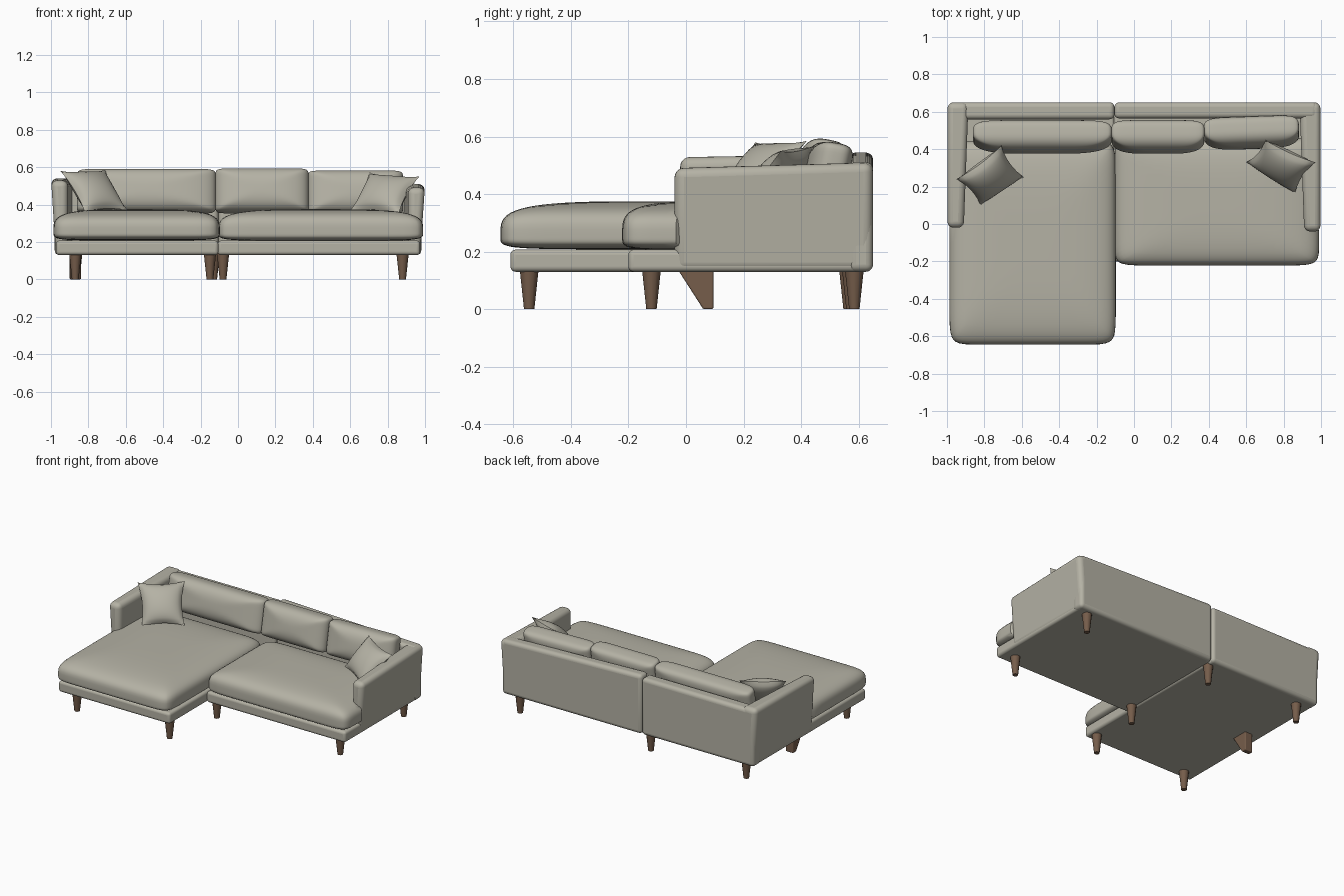
import bpy
import bmesh
from math import sin, pi, radians
from mathutils import Vector, Euler

cube = bpy.data.objects.get("Cube")
if cube:
    bpy.data.objects.remove(cube, do_unlink=True)


def make_material(name, rgb):
    mat = bpy.data.materials.new(name)
    mat.use_nodes = True
    mat.diffuse_color = (*rgb, 1)
    mat.node_tree.nodes["Principled BSDF"].inputs["Base Color"].default_value = (*rgb, 1)
    return mat


FABRIC = make_material("warm grey fabric", (0.46, 0.445, 0.375))
WOOD = make_material("brown wood", (0.18, 0.11, 0.07))
made = []


def finish(bm, name, mat):
    bmesh.ops.recalc_face_normals(bm, faces=bm.faces)
    mesh = bpy.data.meshes.new(name)
    bm.to_mesh(mesh)
    bm.free()
    obj = bpy.data.objects.new(name, mesh)
    bpy.context.collection.objects.link(obj)
    mesh.materials.append(mat)
    made.append(obj)
    return obj


def block(name, lo, hi, bevel, mat=FABRIC, shape=None):
    """Rounded box; shape(p) may move its corners first."""
    bm = bmesh.new()
    bmesh.ops.create_cube(bm, size=1)
    for v in bm.verts:
        p = Vector([hi[i] if v.co[i] > 0 else lo[i] for i in range(3)])
        v.co = shape(p) if shape else p
    obj = finish(bm, name, mat)
    mod = obj.modifiers.new("round edges", "BEVEL")
    mod.width, mod.segments = bevel, 5
    return obj


def cushion(name, center, half, up, down, power, tilt=0, turn=0, limit=None):
    """Stuffed cushion: boxy outline, domed by up above and down below."""
    bm = bmesh.new()
    bmesh.ops.create_cube(bm, size=2)
    bmesh.ops.subdivide_edges(bm, edges=bm.edges, cuts=19, use_grid_fill=True)
    rot = Euler((radians(tilt), 0, radians(turn))).to_matrix()
    for v in bm.verts:
        p = Vector([sin(c * pi / 2) for c in v.co])
        n = power if p.z > 0 else power * 1.6
        rim = (abs(p.x) ** 14 + abs(p.y) ** 14) ** (1 / 14)
        p /= (rim ** n + abs(p.z) ** n) ** (1 / n)
        p = Vector((p.x * half[0], p.y * half[1], p.z * (up if p.z > 0 else down)))
        p = rot @ p + Vector(center)
        v.co = limit(p) if limit else p
    return finish(bm, name, FABRIC)


def throw_pillow(name, corners, thick):
    """Knife-edged pillow spanned between four corners."""
    a, b, c, d = [Vector(p) for p in corners]
    normal = (b - a).cross(d - a).normalized()
    n = 16
    bm = bmesh.new()
    for side in (-1, 1):
        rows = []
        for j in range(n + 1):
            row = []
            for i in range(n + 1):
                u, v = 2 * i / n - 1, 2 * j / n - 1
                puff = ((1 - u * u) * (1 - v * v)) ** 0.6
                s = (u * (1 - 0.12 * (1 - v * v) * u * u) + 1) / 2
                t = (v * (1 - 0.12 * (1 - u * u) * v * v) + 1) / 2
                p = a.lerp(b, s).lerp(d.lerp(c, s), t)
                row.append(bm.verts.new(p + normal * side * thick * puff))
            rows.append(row)
        for j in range(n):
            for i in range(n):
                bm.faces.new((rows[j][i], rows[j][i + 1], rows[j + 1][i + 1], rows[j + 1][i]))
    bmesh.ops.remove_doubles(bm, verts=bm.verts, dist=0.0005)
    return finish(bm, name, FABRIC)


def leg(name, x, y):
    bm = bmesh.new()
    bmesh.ops.create_cone(bm, cap_ends=True, segments=12, radius1=0.018,
                          radius2=0.033, depth=0.14)
    bmesh.ops.translate(bm, verts=bm.verts, vec=(x, y, 0.07))
    return finish(bm, name, WOOD)


# Plinths under the two halves
block("chaise_base", (-0.973, -0.61, 0.13), (-0.105, 0.63, 0.207), 0.018)
block("sofa_base", (-0.108, -0.2, 0.13), (0.973, 0.63, 0.207), 0.018)


# Backrest, the sofa half sloping down towards its arm
def sofa_back_slope(p):
    if p.z > 0.4:
        p.z += 0.035 if p.x < 0 else 0
    return p


block("chaise_back", (-0.98, 0.56, 0.13), (-0.105, 0.65, 0.53), 0.025)
block("sofa_back", (-0.105, 0.565, 0.13), (0.98, 0.65, 0.51), 0.025, shape=sofa_back_slope)


# Arms: lean outwards, narrower and lower at the front
def arm(name, side, front, top, drop):
    def shape(p):
        inner = abs(p.x) < 0.95
        if inner:
            p.x += side * (0.025 if p.y < 0.3 else 0)
        elif p.z > 0.3:
            p.x += side * 0.025
        if p.z > 0.3 and p.y < 0.3:
            p.z -= drop
        return p
    xs = sorted((side * 0.885, side * 0.974))
    block(name, (xs[0], front, 0.13), (xs[1], 0.65, top), 0.034, shape=shape)


arm("chaise_arm", -1, -0.02, 0.54, 0.012)
arm("sofa_arm", 1, -0.04, 0.51, 0.02)


# Seat cushions, notched around the arms
def notch(front):
    def limit(p):
        if p.y > front:
            p.x = max(-0.94, min(0.94, p.x))
        return p
    return limit


cushion("chaise_seat", (-0.542, -0.1, 0.26), (0.445, 0.545, 0), 0.115, 0.052, 3.6,
        limit=notch(0.0))
cushion("sofa_seat", (0.443, 0.12, 0.26), (0.547, 0.342, 0), 0.115, 0.054, 3.6,
        limit=notch(-0.02))

# Back cushions leaning on the backrest
cushion("chaise_back_cushion", (-0.49, 0.47, 0.472), (0.372, 0.118, 0), 0.09, 0.075, 2.6, 79)
cushion("middle_back_cushion", (0.128, 0.47, 0.474), (0.25, 0.118, 0), 0.09, 0.075, 2.6, 79)
cushion("sofa_back_cushion", (0.628, 0.49, 0.465), (0.255, 0.116, 0), 0.085, 0.075, 2.6, 79, 2)

# Loose pillows
throw_pillow("chaise_throw_pillow",
             [(-0.82, 0.10, 0.36), (-0.59, 0.25, 0.37), (-0.71, 0.42, 0.585), (-0.95, 0.24, 0.58)],
             0.06)
throw_pillow("sofa_throw_pillow",
             [(0.60, 0.33, 0.37), (0.86, 0.16, 0.35), (0.97, 0.33, 0.55), (0.70, 0.45, 0.57)],
             0.06)

# Tapered legs
for name, x, y in [("chaise_front_outer_leg", -0.87, -0.545),
                   ("chaise_front_inner_leg", -0.15, -0.545),
                   ("chaise_back_leg", -0.865, 0.565),
                   ("middle_back_leg", -0.13, 0.575),
                   ("sofa_front_inner_leg", -0.08, -0.12),
                   ("sofa_front_outer_leg", 0.88, -0.12),
                   ("sofa_back_leg", 0.88, 0.585)]:
    leg(name, x, y)


# Wedge leg below the chaise arm
def wedge(p):
    if p.z < 0.05 and p.y < 0:
        p.y = 0.06
    return p


block("chaise_side_leg", (-0.9, -0.03, 0), (-0.84, 0.095, 0.14), 0.006, WOOD, wedge)

# Smooth shading with crisp edges
bpy.ops.object.select_all(action="DESELECT")
for obj in made:
    obj.select_set(True)
bpy.context.view_layer.objects.active = made[0]
bpy.ops.object.shade_smooth_by_angle(angle=radians(40))
